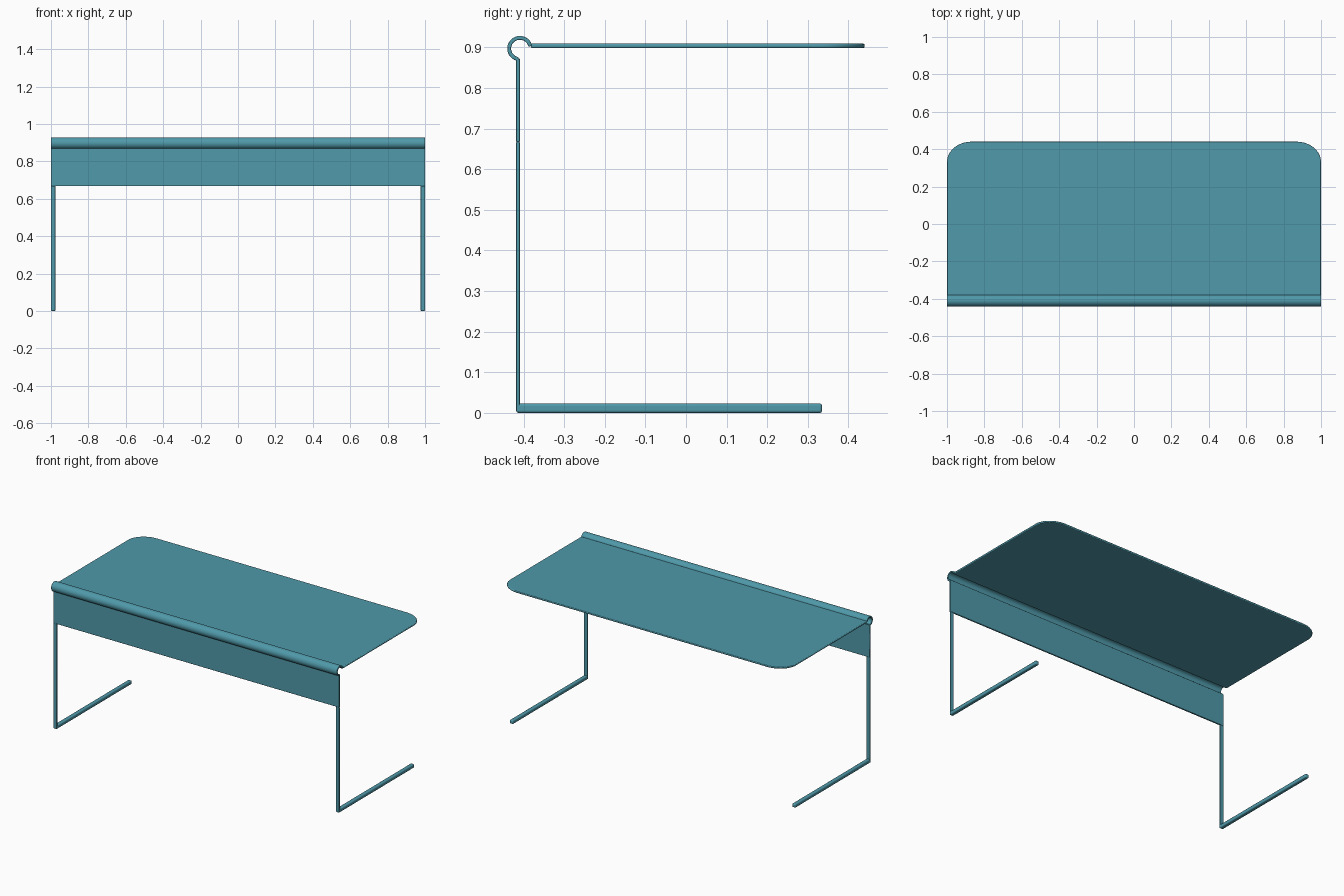
import bpy, bmesh, math

if "Cube" in bpy.data.objects:
    bpy.data.objects.remove(bpy.data.objects["Cube"])

mat = bpy.data.materials.new("teal")
mat.diffuse_color = (0.08, 0.32, 0.40, 1)
mat.use_nodes = True
mat.node_tree.nodes["Principled BSDF"].inputs["Base Color"].default_value = mat.diffuse_color


def finish(name, bm, bevel, segments=3):
    bmesh.ops.recalc_face_normals(bm, faces=bm.faces)
    me = bpy.data.meshes.new(name)
    bm.to_mesh(me)
    bm.free()
    ob = bpy.data.objects.new(name, me)
    bpy.context.collection.objects.link(ob)
    me.materials.append(mat)
    if bevel:
        m = ob.modifiers.new("bevel", 'BEVEL')
        m.width, m.segments = bevel, segments
        m.limit_method, m.angle_limit = 'ANGLE', math.radians(50)
    bpy.ops.object.select_all(action='DESELECT')
    ob.select_set(True)
    bpy.context.view_layer.objects.active = ob
    bpy.ops.object.shade_smooth_by_angle(angle=math.radians(35))
    return ob


def prism(name, outline, offset, bevel, segments=3):
    """Extrude a closed outline of 3D points along offset."""
    bm = bmesh.new()
    face = bm.faces.new([bm.verts.new(p) for p in outline])
    new = bmesh.ops.extrude_face_region(bm, geom=[face])["geom"]
    bmesh.ops.translate(bm, vec=offset,
                        verts=[v for v in new if isinstance(v, bmesh.types.BMVert)])
    return finish(name, bm, bevel, segments)


def box(name, lo, hi, bevel, segments=3):
    (x0, y0, z0), (x1, y1, z1) = lo, hi
    return prism(name, [(x0, y0, z0), (x1, y0, z0), (x1, y1, z0), (x0, y1, z0)],
                 (0, 0, z1 - z0), bevel, segments)


# Table top with two rounded far corners
RX, RY, N = 0.13, 0.11, 16
corner = [(1 - RX + RX * math.cos(a), 0.44 - RY + RY * math.sin(a))
          for a in (i * math.pi / 2 / N for i in range(N + 1))]
outline = [(1, -0.382)] + corner + [(-x, y) for x, y in reversed(corner)] + [(-1, -0.382)]
prism("table_top", [(x, y, 0.898) for x, y in outline], (0, 0, 0.011), 0.004)

# Rolled front edge: open tube section joining the top to the panel
CY, CZ, RO, RI = -0.409, 0.897, 0.031, 0.0215
angles = [math.radians(12 + (262 - 12) * i / 40) for i in range(41)]
arc = [(CY + RO * math.cos(a), CZ + RO * math.sin(a)) for a in angles]
arc += [(CY + RI * math.cos(a), CZ + RI * math.sin(a)) for a in reversed(angles)]
prism("rolled_edge", [(-1, y, z) for y, z in arc], (2, 0, 0), 0.002, 2)

# Front panel hanging from the roll
box("front_panel", (-1, -0.418, 0.667), (1, -0.409, 0.872), 0.001, 1)

# Legs and floor runners on both sides
for side, s in (("left", -1), ("right", 1)):
    x0, x1 = sorted((s * 0.976, s))
    box(side + "_leg", (x0, -0.418, 0.002), (x1, -0.409, 0.668), 0.003)
    box(side + "_floor_runner", (x0, -0.418, 0), (x1, 0.335, 0.023), 0.006, 4)
